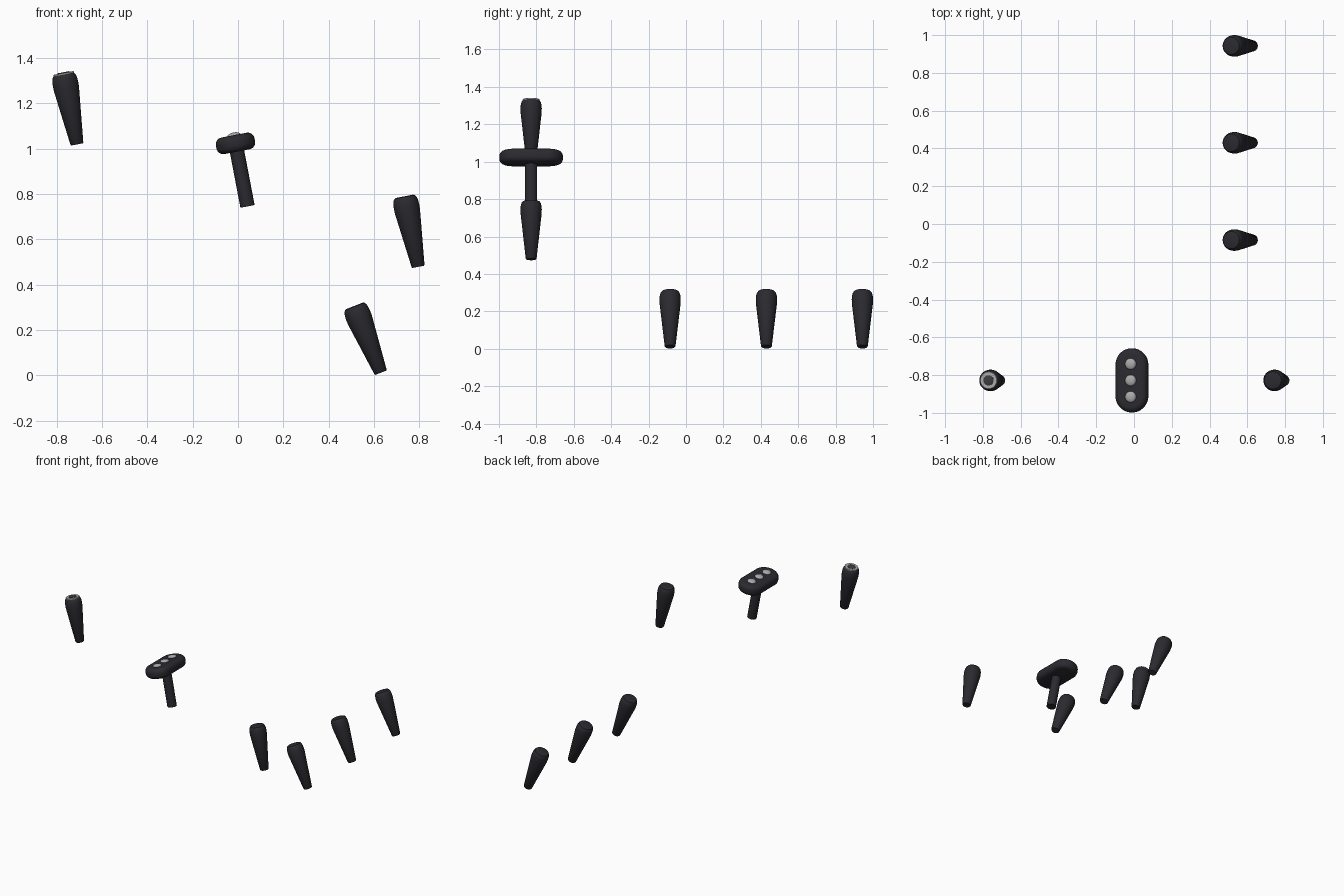
import bpy, bmesh, math
from mathutils import Matrix

if "Cube" in bpy.data.objects:
    bpy.data.objects.remove(bpy.data.objects["Cube"])


def material(name, c):
    m = bpy.data.materials.new(name)
    m.diffuse_color = (*c, 1)
    m.use_nodes = True
    m.node_tree.nodes["Principled BSDF"].inputs["Base Color"].default_value = m.diffuse_color
    return m


BLACK = material("black_plastic", (0.023, 0.023, 0.029))
GREY = material("dark_grey", (0.045, 0.045, 0.05))
SILVER = material("silver", (0.4, 0.4, 0.4))


def sweep(name, profile, mat, matrix, half=0.0, n=40):
    """Lathe a (radius, height) profile; half stretches it along y into a stadium."""
    bm = bmesh.new()
    rings = []
    for r, z in profile:
        ring = []
        for i in range(n):
            a = 2 * math.pi * (i + 0.5) / n
            off = half if math.sin(a) > 0 else -half
            ring.append(bm.verts.new((r * math.cos(a), r * math.sin(a) + off, z)))
        rings.append(ring)
    for lo, hi in zip(rings, rings[1:]):
        for i in range(n):
            j = (i + 1) % n
            bm.faces.new((lo[i], lo[j], hi[j], hi[i]))
    bm.faces.new(rings[0][::-1])
    bm.faces.new(rings[-1])
    me = bpy.data.meshes.new(name)
    bm.to_mesh(me)
    bm.free()
    me.materials.append(mat)
    ob = bpy.data.objects.new(name, me)
    bpy.context.collection.objects.link(ob)
    ob.matrix_world = matrix
    bpy.ops.object.select_all(action='DESELECT')
    ob.select_set(True)
    bpy.context.view_layer.objects.active = ob
    bpy.ops.object.shade_smooth_by_angle(angle=math.radians(35))
    return ob


def frame(x, y, z, tilt):
    return Matrix.Translation((x, y, z)) @ Matrix.Rotation(math.radians(-tilt), 4, 'Y')


# Tapered grips: bottom centre position and lean towards -x
GRIP = [(0.026, 0), (0.029, 0.004), (0.0565, 0.25), (0.057, 0.272), (0.0555, 0.291),
        (0.052, 0.305), (0.046, 0.314), (0.038, 0.317)]
FY = -0.828
left = frame(-0.71, FY, 1.018, 10.8)
sweep("left_grip", GRIP, BLACK, left)
sweep("right_grip", GRIP, BLACK, frame(0.795, FY, 0.478, 11))
for k, y in enumerate((-0.085, 0.43, 0.943)):
    sweep(f"lower_grip_{k + 1}", GRIP, BLACK, frame(0.63, y, 0.011, 21.6))

# Silver ring and centre button on the left grip
sweep("grip_ring", [(0.046, 0.312), (0.046, 0.319), (0.044, 0.321), (0.028, 0.321)], SILVER, left)
sweep("grip_button", [(0.027, 0.315), (0.027, 0.323), (0.025, 0.324)], GREY, left)

# T-shaped lever: stem, rounded pad, three domed buttons
pad = frame(-0.011, FY, 1.0225, 10.8)
sweep("lever_stem", [(0.032, -0.283), (0.032, -0.02)], BLACK, pad)
A, C, R = 0.087, 0.037, 0.03
edge = []
for s, start in ((-1, -90), (1, 0)):
    for i in range(7):
        t = math.radians(start + 15 * i)
        edge.append((A - R + R * math.cos(t), s * (C - R) + R * math.sin(t)))
sweep("lever_pad", edge, BLACK, pad, half=0.083)
dome = [(0.03 * math.cos(math.radians(t)), C - 0.001 + 0.013 * math.sin(math.radians(t)))
        for t in range(0, 86, 17)]
for k in (-1, 0, 1):
    sweep(f"lever_button_{k + 2}", dome, SILVER, pad @ Matrix.Translation((0, k * 0.087, 0)), n=24)
